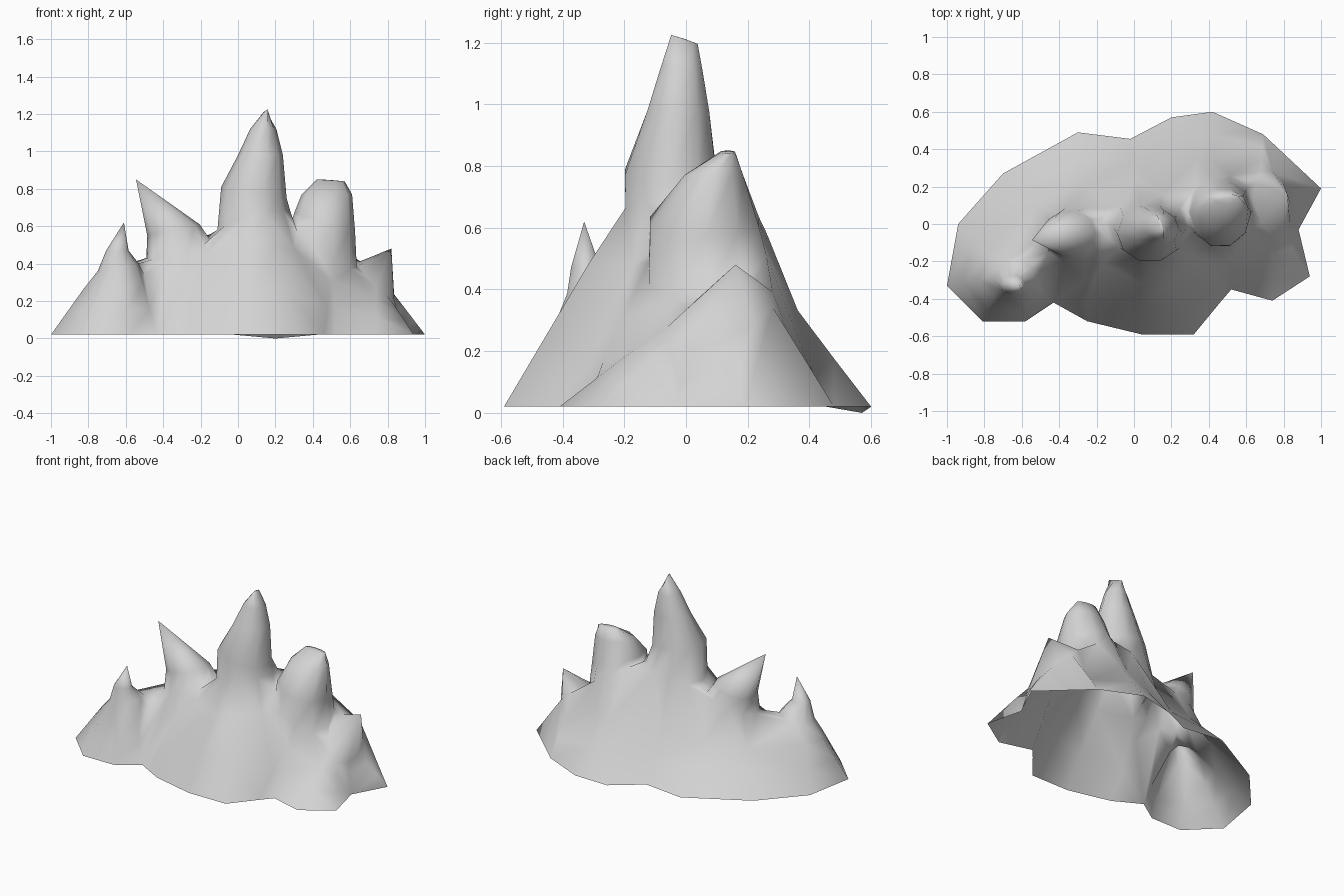
import bpy
import bmesh
from math import cos, sin, tau
from mathutils import Vector
from mathutils.geometry import delaunay_2d_cdt

cube = bpy.data.objects.get("Cube")
if cube:
    bpy.data.objects.remove(cube, do_unlink=True)

SIDES = 10

# Shoreline of the mountain, counter-clockwise
OUTLINE = [(-1, -.33), (-.81, -.52), (-.58, -.52), (-.43, -.42), (-.25, -.52),
           (.04, -.59), (.32, -.59), (.46, -.42), (.52, -.35), (.74, -.41),
           (.94, -.28), (.88, -.03), (1, .19), (.69, .48), (.42, .6),
           (.2, .57), (-.02, .455), (-.3, .49), (-.7, .27), (-.94, 0)]

# Gullies running down the front between neighbouring peaks
GULLIES = [(-.5, -.25, .34), (-.17, -.21, .44), (.3, -.17, .48)]

# Each peak: rings from foot to top (x, y, z, x radius, y radius,
# rise towards +x, rise towards +y, skew), then its tip
PEAKS = {
    "small_left": ([(-.64, -.29, .38, .11, .1, .02),
                    (-.645, -.325, .47, .06, .05)], (-.61, -.33, .62)),
    "leaning_left": ([(-.32, -.06, .48, .17, .15, .05, .03),
                      (-.345, -.05, .58, .14, .125, .03)], (-.545, -.085, .85)),
    "central": ([(.085, -.02, .63, .195, .185, .05, -.02),
                 (.085, -.05, .78, .175, .155, -.03),
                 (.12, -.025, .98, .12, .105),
                 (.135, -.015, 1.12, .07, .07),
                 (.145, -.005, 1.21, .008, .045, 0, -.015, -.015)], (.145, -.005, 1.212)),
    "blunt_right": ([(.46, .07, .5, .175, .2, -.12, .05),
                     (.463, .06, .62, .163, .185, -.05),
                     (.475, .09, .77, .135, .1),
                     (.495, .135, .845, .075, .025, -.005)], (.49, .14, .848)),
    "small_right": ([(.74, .11, .31, .095, .18, -.08, .06, -.03)], (.82, .16, .48)),
}


def ring_points(x, y, z, rx, ry, rise_x=0, rise_y=0, skew=0):
    turns = [(cos(tau * i / SIDES), sin(tau * i / SIDES)) for i in range(SIDES)]
    return [Vector((x + rx * c + skew * s, y + ry * s, z + rise_x * c + rise_y * s))
            for c, s in turns]


def loop_edges(start, count):
    return [(start + i, start + (i + 1) % count) for i in range(count)]


# Shoreline points, dipping a little at the back
points = [Vector((x, y, 0 if .55 < y < .59 else .02)) for x, y in OUTLINE]
edges = loop_edges(0, len(points))

# Feet of the peaks
foot_start = {}
for name, (rings, tip) in PEAKS.items():
    foot_start[name] = len(points)
    edges += loop_edges(len(points), SIDES)
    points += ring_points(*rings[0])
feet = points[len(OUTLINE):]
points += [Vector(p) for p in GULLIES]

# Slope points between shoreline and nearest foot, hollower at the back
for shore in points[:len(OUTLINE)]:
    foot = min(feet, key=lambda f: (f.xy - shore.xy).length)
    for t in (.35, .7):
        p = shore.lerp(foot, t)
        p.z *= .8 if shore.y > .2 else 1.03
        points.append(p)

# Skirt surface joining shoreline and feet, open below the peaks
result = delaunay_2d_cdt([p.xy for p in points], edges, [], 1, 1e-5)
source = [ids[0] for ids in result[3]]
bm = bmesh.new()
verts = [bm.verts.new(p) for p in points]
for tri in result[2]:
    ids = [source[i] for i in tri]
    inside = any(all(s <= i < s + SIDES for i in ids) for s in foot_start.values())
    if not inside:
        a, b, c = (points[i].xy for i in ids)
        if (b - a).cross(c - a) < 0:
            ids.reverse()
        bm.faces.new([verts[i] for i in ids])

# Peaks lofted up from their feet
for name, (rings, tip) in PEAKS.items():
    start = foot_start[name]
    lower = verts[start:start + SIDES]
    for ring in rings[1:]:
        upper = [bm.verts.new(p) for p in ring_points(*ring)]
        for i, j in loop_edges(0, SIDES):
            bm.faces.new((lower[i], lower[j], upper[j], upper[i]))
        lower = upper
    apex = bm.verts.new(tip)
    for i, j in loop_edges(0, SIDES):
        bm.faces.new((lower[i], lower[j], apex))

loose = [v for v in bm.verts if not v.link_faces]
bmesh.ops.delete(bm, geom=loose, context="VERTS")

mesh = bpy.data.meshes.new("mountain")
bm.to_mesh(mesh)
bm.free()
mountain = bpy.data.objects.new("mountain", mesh)
bpy.context.collection.objects.link(mountain)
mesh.polygons.foreach_set("use_smooth", [True] * len(mesh.polygons))

# Plain grey rock
rock = bpy.data.materials.new("grey_rock")
rock.use_nodes = True
grey = (.65, .65, .65, 1)
rock.diffuse_color = grey
rock.node_tree.nodes["Principled BSDF"].inputs["Base Color"].default_value = grey
mesh.materials.append(rock)
